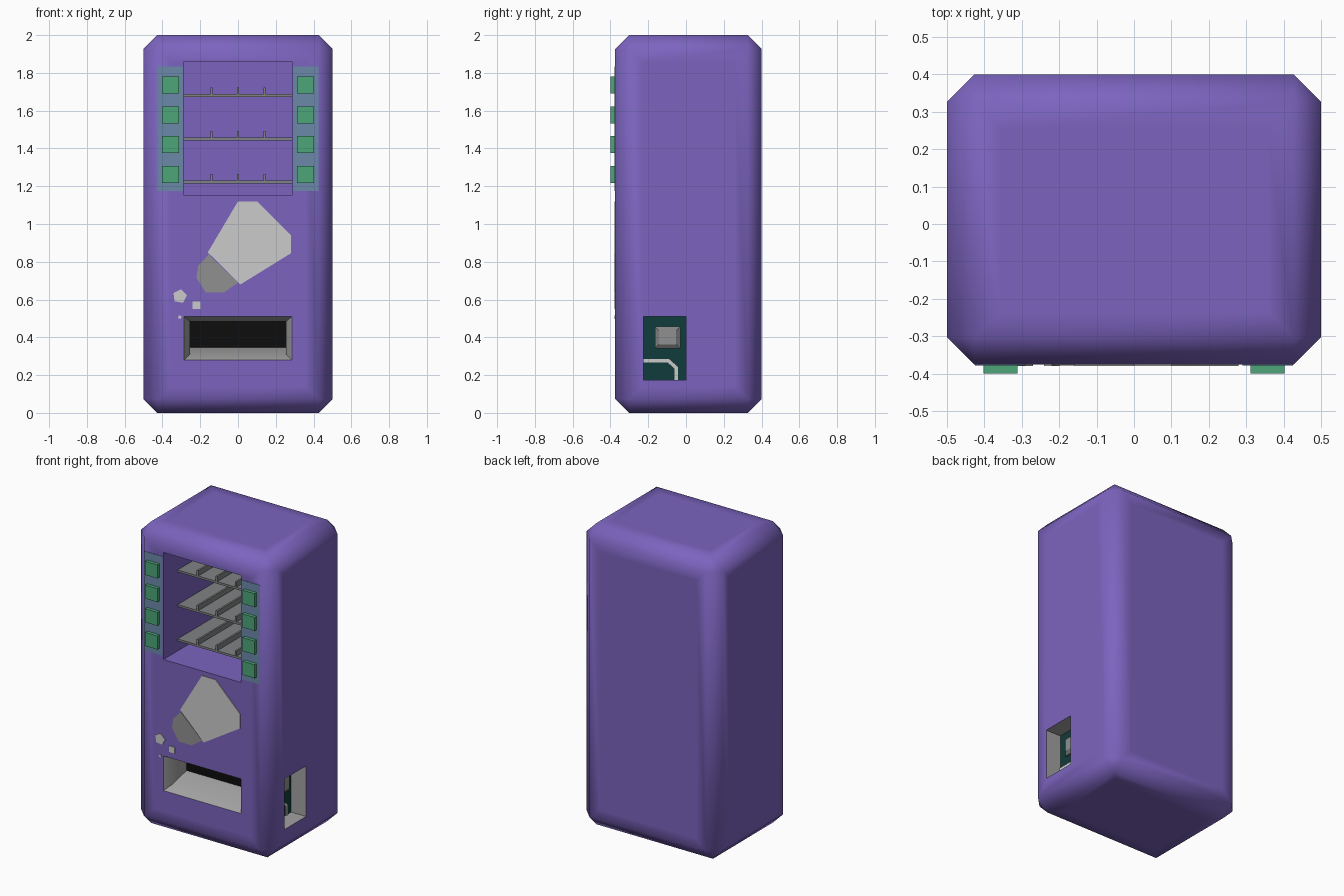
import bpy, bmesh, math
from mathutils import Vector

if "Cube" in bpy.data.objects:
    bpy.data.objects.remove(bpy.data.objects["Cube"])


def mat(name, r, g, b):
    m = bpy.data.materials.new(name)
    m.diffuse_color = (r, g, b, 1)
    m.use_nodes = True
    m.node_tree.nodes["Principled BSDF"].inputs["Base Color"].default_value = m.diffuse_color
    return m


PURPLE = mat("purple", 0.20, 0.127, 0.52)
PANEL = mat("dusty_blue", 0.15, 0.25, 0.40)
GREEN = mat("green", 0.075, 0.38, 0.19)
PALE = mat("pale_grey", 0.60, 0.60, 0.60)
GREY = mat("mid_grey", 0.28, 0.28, 0.28)
FRAME = mat("frame_grey", 0.36, 0.36, 0.36)
SHELF = mat("shelf_grey", 0.22, 0.225, 0.23)
BLACK = mat("black", 0.004, 0.004, 0.004)
BOARD = mat("dark_teal", 0.005, 0.045, 0.043)

FRONT = -0.375


def finish(name, bm, *mats):
    bmesh.ops.recalc_face_normals(bm, faces=bm.faces)
    me = bpy.data.meshes.new(name)
    bm.to_mesh(me)
    bm.free()
    for m in mats:
        me.materials.append(m)
    ob = bpy.data.objects.new(name, me)
    bpy.context.collection.objects.link(ob)
    return ob


def add_box(bm, x, y, z):
    r = bmesh.ops.create_cube(bm, size=1)
    for v in r["verts"]:
        v.co = Vector([(a[0] + a[1]) / 2 + c * (a[1] - a[0])
                       for a, c in zip((x, y, z), v.co)])


def box(name, x, y, z, *mats):
    bm = bmesh.new()
    add_box(bm, x, y, z)
    return finish(name, bm, *mats)


def loft(name, rings, *mats):
    """Closed solid through matching rings of points."""
    bm = bmesh.new()
    vs = [[bm.verts.new(p) for p in r] for r in rings]
    n = len(rings[0])
    for a, b in zip(vs, vs[1:]):
        for i in range(n):
            j = (i + 1) % n
            bm.faces.new((a[i], a[j], b[j], b[i]))
    bm.faces.new(vs[0])
    bm.faces.new(vs[-1])
    return finish(name, bm, *mats)


def front_plate(name, pts, m, t=0.004):
    return loft(name, [[(x, y, z) for x, z in pts]
                       for y in (FRONT - t, FRONT + 0.005)], m)


def ngon(cx, cz, r, n, turn):
    return [(cx + r * math.cos(turn + i * math.tau / n),
             cz + r * math.sin(turn + i * math.tau / n)) for i in range(n)]


# Cabinet: chamfered block with a support loop on each big face
bm = bmesh.new()
add_box(bm, (-0.5, 0.5), (FRONT, 0.4), (0, 2))
bmesh.ops.bevel(bm, geom=bm.edges[:], offset=0.073, segments=1, affect='EDGES')
big = [f for f in bm.faces if max(abs(c) for c in f.normal) > 0.99]
bmesh.ops.inset_individual(bm, faces=big, thickness=0.1)
body = finish("cabinet", bm, PURPLE)

# Recess cutters: display window, delivery slot, side hatch
window = box("window_cutter", (-0.285, 0.285), (-0.5, 0.2), (1.15, 1.86), PURPLE)
slot = loft("slot_cutter",
            [[(-h, y, a), (h, y, a), (h, y, b), (-h, y, b)] for y, h, a, b in
             ((-0.425, 0.315, 0.25, 0.535), (-0.325, 0.255, 0.31, 0.485),
              (-0.175, 0.255, 0.345, 0.485))], FRAME, BLACK)
hatch = box("hatch_cutter", (0.39, 0.6), (-0.225, 0), (0.175, 0.51), FRAME, BOARD)
for f in slot.data.polygons:          # back of the slot is black
    f.material_index = int(f.center.y > -0.18)
for f in hatch.data.polygons:         # back of the hatch is the board
    f.material_index = int(f.center.x < 0.4)

bpy.context.view_layer.objects.active = body
body.select_set(True)
for cutter in (window, slot, hatch):
    cutter.hide_render = True
    mod = body.modifiers.new("recess", 'BOOLEAN')
    mod.operation = 'DIFFERENCE'
    mod.solver = 'EXACT'
    mod.material_mode = 'TRANSFER'
    mod.object = cutter
    bpy.ops.object.modifier_apply(modifier=mod.name)
    bpy.data.objects.remove(cutter)
bpy.ops.object.shade_smooth_by_angle(angle=math.radians(50))

# Shelves with dividers
for i, z in enumerate((1.222, 1.45, 1.68)):
    bm = bmesh.new()
    add_box(bm, (-0.285, 0.285), (-0.225, 0.2), (z - 0.007, z + 0.007))
    for x in (-0.14, 0, 0.14):
        add_box(bm, (x - 0.006, x + 0.006), (-0.225, 0.2), (z + 0.006, z + 0.042))
    finish(f"shelf_{i + 1}", bm, SHELF)

# Button panels and buttons on both sides of the window
for side, s in (("left", -1), ("right", 1)):
    xs = sorted((s * 0.29, s * 0.425))
    box(f"button_panel_{side}", xs, (FRONT - 0.003, FRONT + 0.005), (1.175, 1.833), PANEL)
    bm = bmesh.new()
    for i in range(4):
        z = 1.263 + i * 0.1573
        add_box(bm, sorted((s * 0.312, s * 0.402)), (-0.4, FRONT + 0.005),
                (z - 0.045, z + 0.045))
    finish(f"buttons_{side}", bm, GREEN)

# Painted decoration on the front
front_plate("decoration_large", [(0, 1.12), (0.10, 1.12), (0.28, 0.94), (0.28, 0.845),
                                 (0.013, 0.68), (-0.16, 0.85)], PALE)
front_plate("decoration_cap", [(-0.155, 0.838), (-0.21, 0.78), (-0.22, 0.715), (-0.17, 0.637),
                               (-0.075, 0.637), (0.0, 0.69)], GREY, 0.003)
front_plate("decoration_pentagon", ngon(-0.308, 0.617, 0.038, 5, 1.4), PALE)
front_plate("decoration_square", ngon(-0.22, 0.57, 0.029, 4, math.pi / 4), PALE)
front_plate("decoration_dot", ngon(-0.308, 0.507, 0.011, 4, 0.6), PALE)

# Circuit chip: dark tapered block with a paler top
def chip_ring(x, d):
    return [(x, -0.165 + d, 0.34 + d), (x, -0.03 - d, 0.34 + d),
            (x, -0.03 - d, 0.457 - d), (x, -0.165 + d, 0.457 - d)]

chip = loft("chip", [chip_ring(0.385, 0), chip_ring(0.40, 0), chip_ring(0.415, 0.022)],
            SHELF, GREY)
for f in chip.data.polygons:
    f.material_index = int(f.center.x > 0.412)

# Circuit trace: bent strip on the board
trace = [(-0.225, 0.285), (-0.09, 0.285), (-0.043, 0.243), (-0.043, 0.175),
         (-0.061, 0.175), (-0.061, 0.235), (-0.097, 0.267), (-0.225, 0.267)]
loft("circuit_trace", [[(x, y, z) for y, z in trace] for x in (0.385, 0.396)], PALE)
